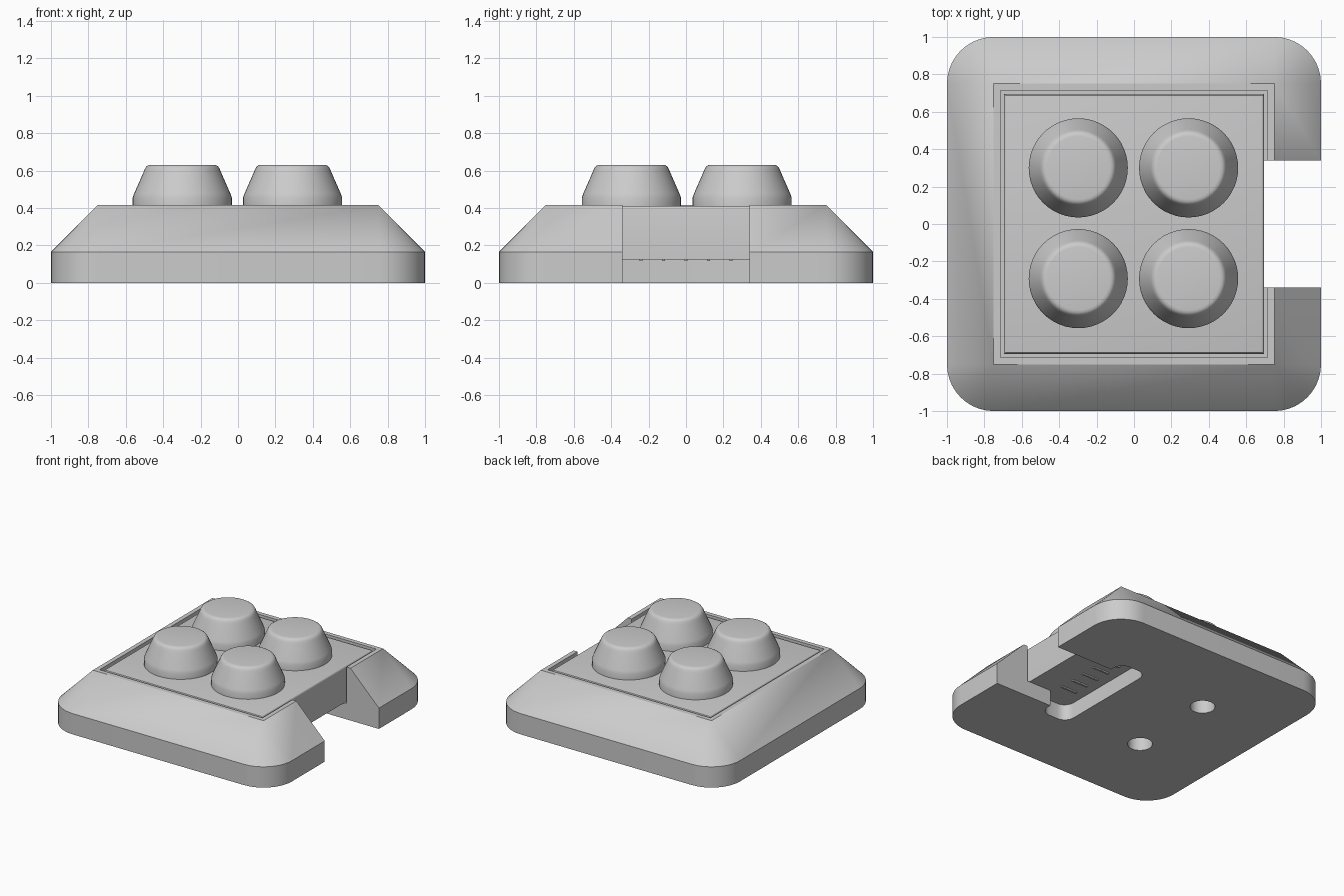
import bpy, bmesh, math

cube = bpy.data.objects.get("Cube")
if cube:
    bpy.data.objects.remove(cube, do_unlink=True)

grey = bpy.data.materials.new("light_grey")
grey.use_nodes = True
COLOUR = (0.6, 0.6, 0.6, 1)
grey.diffuse_color = COLOUR
for node in grey.node_tree.nodes:
    if node.type == 'BSDF_PRINCIPLED':
        node.inputs["Base Color"].default_value = COLOUR


def finish(name, bm):
    bmesh.ops.recalc_face_normals(bm, faces=bm.faces[:])
    mesh = bpy.data.meshes.new(name)
    bm.to_mesh(mesh)
    bm.free()
    mesh.materials.append(grey)
    ob = bpy.data.objects.new(name, mesh)
    bpy.context.collection.objects.link(ob)
    return ob


def activate(ob):
    bpy.ops.object.select_all(action='DESELECT')
    ob.select_set(True)
    bpy.context.view_layer.objects.active = ob


def smooth(ob, degrees=30):
    activate(ob)
    bpy.ops.object.shade_smooth_by_angle(angle=math.radians(degrees))


def box(name, x, y, z, radius=0):
    """Box from (min, max) ranges, with optional rounded upright edges."""
    bm = bmesh.new()
    bmesh.ops.create_cube(bm, size=1)
    for v in bm.verts:
        for i, span in enumerate((x, y, z)):
            v.co[i] = span[1] if v.co[i] > 0 else span[0]
    if radius:
        upright = [e for e in bm.edges
                   if abs(e.verts[0].co.z - e.verts[1].co.z) > 1e-4]
        bmesh.ops.bevel(bm, geom=upright, offset=radius, segments=6,
                        profile=0.5, affect='EDGES')
    return finish(name, bm)


def cylinder(name, x, y, radius, z):
    bm = bmesh.new()
    bmesh.ops.create_cone(bm, cap_ends=True, segments=32, radius1=radius,
                          radius2=radius, depth=z[1] - z[0])
    bmesh.ops.translate(bm, verts=bm.verts[:], vec=(x, y, sum(z) / 2))
    return finish(name, bm)


def cut(ob, cutter):
    cutter.hide_render = True
    mod = ob.modifiers.new("cut", 'BOOLEAN')
    mod.operation = 'DIFFERENCE'
    mod.solver = 'EXACT'
    mod.object = cutter
    activate(ob)
    bpy.ops.object.modifier_apply(modifier=mod.name)
    bpy.data.objects.remove(cutter, do_unlink=True)


# Housing: rounded square skirt, sloping in to a sharp square rim
RIM, SKIRT, TOP, STEPS = 0.75, 0.165, 0.415, 10
bm = bmesh.new()
low, mid, rim = [], [], []
for k in range(4):
    turn = k * math.pi / 2
    cx = RIM * math.sqrt(2) * math.cos(turn + math.pi / 4)
    cy = RIM * math.sqrt(2) * math.sin(turn + math.pi / 4)
    rim.append(bm.verts.new((cx, cy, TOP)))
    for s in range(STEPS + 1):
        a = turn + s / STEPS * math.pi / 2
        px, py = cx + 0.25 * math.cos(a), cy + 0.25 * math.sin(a)
        low.append(bm.verts.new((px, py, 0)))
        mid.append(bm.verts.new((px, py, SKIRT)))
count = len(low)
for i in range(count):
    j = (i + 1) % count
    bm.faces.new((low[i], low[j], mid[j], mid[i]))
    k, s = divmod(i, STEPS + 1)
    if s < STEPS:
        bm.faces.new((mid[i], mid[j], rim[k]))
    else:
        bm.faces.new((mid[i], mid[j], rim[(k + 1) % 4], rim[k]))
bm.faces.new(low[::-1])
bm.faces.new(rim)
housing = finish("housing", bm)

# Tray for the panel, side notch, slot under the panel and mounting holes
cut(housing, box("tray_cutter", (-0.715, 0.715), (-0.715, 0.715), (0.125, 1)))
cut(housing, box("notch_cutter", (0.4, 1.3), (-0.34, 0.34), (-0.5, 1.1)))
cut(housing, box("slot_cutter", (0.26, 0.5), (-0.45, 0.45), (-0.4, 0.9), 0.08))
for y in (-0.35, 0.35):
    cut(housing, cylinder("hole_cutter", -0.35, y, 0.09, (-0.3, 0.8)))
smooth(housing)

# Panel block with softened top edges
panel = box("panel", (-0.695, 0.695), (-0.695, 0.695), (0.126, 0.411))
soft = bmesh.new()
soft.from_mesh(panel.data)
top_edges = [e for e in soft.edges if all(v.co.z > 0.4 for v in e.verts)]
bmesh.ops.bevel(soft, geom=top_edges, offset=0.014, segments=3, profile=0.5,
                affect='EDGES')
soft.to_mesh(panel.data)
soft.free()
smooth(panel)

# Contact strips on the underside of the panel
for i in range(5):
    y = (i - 2) * 0.12
    box(f"contact_{i + 1}", (0.34, 0.48), (y - 0.008, y + 0.008), (0.116, 0.13))


# Buttons: short upright foot, tapered side and rounded top edge
def button(name, x, y):
    profile = [(0.265, 0.40), (0.265, 0.455), (0.257, 0.478), (0.207, 0.592),
               (0.2, 0.609), (0.192, 0.622), (0.181, 0.629), (0.168, 0.631)]
    n = 48
    bm = bmesh.new()
    rings = [[bm.verts.new((x + r * math.cos(math.tau * i / n),
                            y + r * math.sin(math.tau * i / n), z))
              for i in range(n)] for r, z in profile]
    for a, b in zip(rings, rings[1:]):
        for i in range(n):
            j = (i + 1) % n
            bm.faces.new((a[i], a[j], b[j], b[i]))
    bm.faces.new(rings[0][::-1])
    bm.faces.new(rings[-1])
    smooth(finish(name, bm))


for side, x in (("right", -0.298), ("left", 0.292)):
    for end, y in (("front", -0.292), ("back", 0.3)):
        button(f"button_{end}_{side}", x, y)
